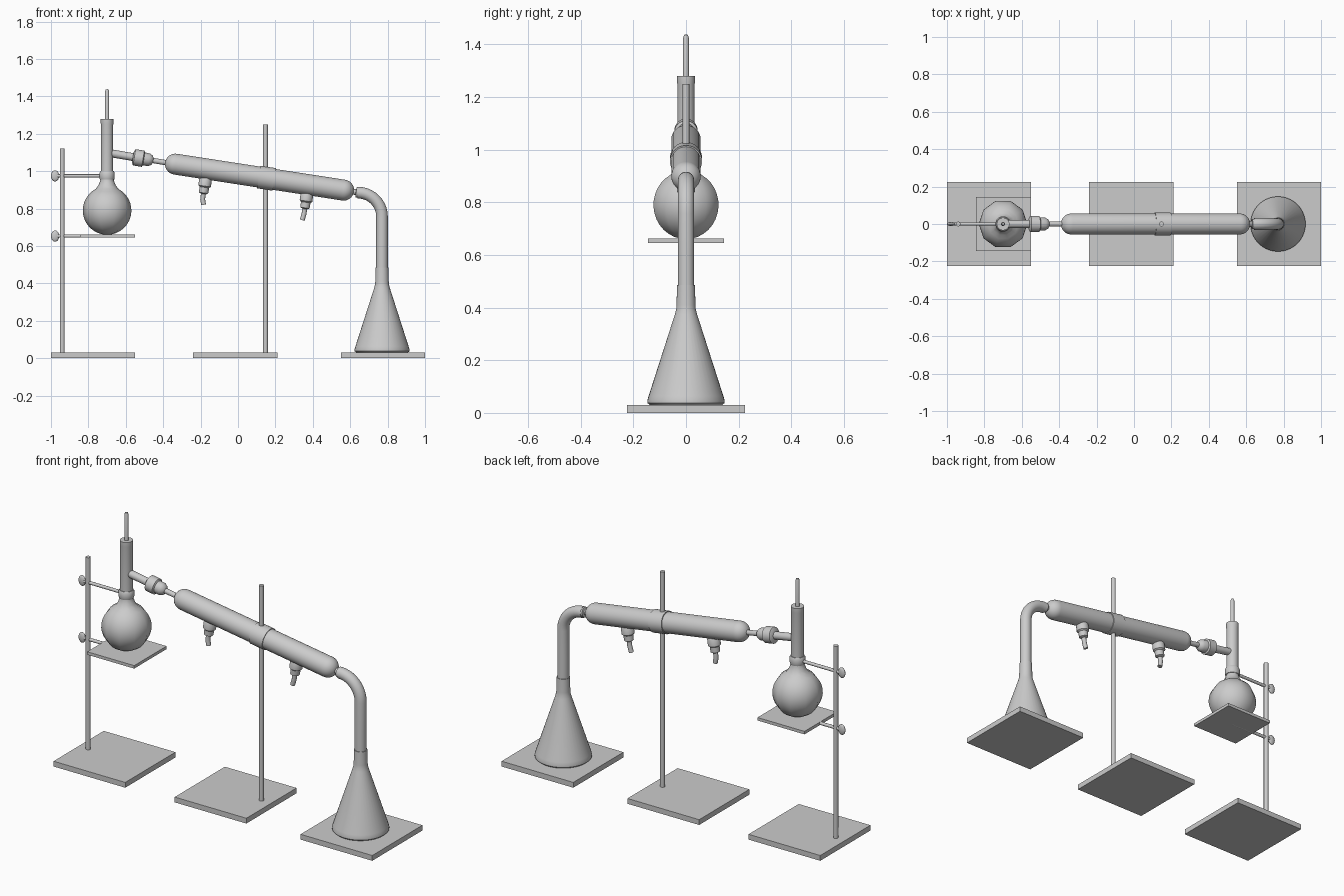
import bpy, bmesh, math
from mathutils import Vector

if "Cube" in bpy.data.objects:
    bpy.data.objects.remove(bpy.data.objects["Cube"])


def finish(name, bm, smooth=True):
    bmesh.ops.recalc_face_normals(bm, faces=bm.faces)
    me = bpy.data.meshes.new(name)
    bm.to_mesh(me)
    bm.free()
    ob = bpy.data.objects.new(name, me)
    bpy.context.collection.objects.link(ob)
    if smooth:
        bpy.ops.object.select_all(action='DESELECT')
        ob.select_set(True)
        bpy.context.view_layer.objects.active = ob
        bpy.ops.object.shade_smooth_by_angle(angle=math.radians(40))
    return ob


def box(name, x0, x1, hy, z0, z1):
    bm = bmesh.new()
    bmesh.ops.create_cube(bm, size=1)
    for v in bm.verts:
        v.co = ((x0 + x1) / 2 + v.co.x * (x1 - x0), v.co.y * 2 * hy,
                (z0 + z1) / 2 + v.co.z * (z1 - z0))
    return finish(name, bm, False)


def skin(name, rings, n=32):
    """Bridge circular rings given as (centre, direction, radius), capped at both ends."""
    bm = bmesh.new()
    loops = []
    for c, d, r in rings:
        d = Vector(d).normalized()
        v = d.cross(Vector((0, 1, 0)))
        loops.append([bm.verts.new(Vector(c) + r * (math.cos(a) * v + math.sin(a) * Vector((0, 1, 0))))
                      for a in (2 * math.pi * i / n for i in range(n))])
    for a, b in zip(loops, loops[1:]):
        for i in range(n):
            bm.faces.new((a[i], a[(i + 1) % n], b[(i + 1) % n], b[i]))
    bm.faces.new(loops[0])
    bm.faces.new(loops[-1])
    return finish(name, bm)


def lathe(name, start, direction, profile, n=32):
    """Revolve (radius, distance) pairs around an axis in the xz plane."""
    d = Vector(direction).normalized()
    return skin(name, [(Vector(start) + d * t, d, r) for r, t in profile], n)


def tube(name, pts, r, n=20):
    p = [Vector(q) for q in pts]
    k = len(p) - 1
    return skin(name, [(p[i], p[min(i + 1, k)] - p[max(i - 1, 0)], r) for i in range(k + 1)], n)


def arc(r, c, a0, a1, steps):
    """Profile points on a circle centred on the axis-offset c."""
    out = []
    for i in range(steps + 1):
        a = math.radians(a0 + (a1 - a0) * i / steps)
        out.append((max(r * math.cos(a), 0.001), c + r * math.sin(a)))
    return out


UP = (0, 0, 1)

# Stand bases and rods
for name, x in (("left_base", -1.0), ("middle_base", -0.24), ("right_base", 0.55)):
    box(name, x, x + 0.45, 0.225, 0, 0.03)
lathe("left_rod", (-0.94, 0, 0.02), UP, [(0.013, 0), (0.013, 1.10)], 16)
lathe("middle_rod", (0.147, 0, 0.02), UP, [(0.013, 0), (0.013, 1.23)], 16)

# Support plate, clamp arms and flat thumb screws
box("support_plate", -0.845, -0.55, 0.145, 0.645, 0.662)
for name, z, x1 in (("neck_clamp", 0.975, -0.71), ("plate_clamp", 0.653, -0.70)):
    lathe(name + "_arm", (-0.98, 0, z), (1, 0, 0), [(0.009, 0), (0.009, x1 + 0.98)], 12)
    bm = bmesh.new()
    bmesh.ops.create_uvsphere(bm, u_segments=16, v_segments=10, radius=1)
    for v in bm.verts:
        v.co = (-0.978 + v.co.x * 0.022, v.co.y * 0.01, z + v.co.z * 0.03)
    finish(name + "_screw", bm)

# Boiling flask with its ten-sided round bulb
lathe("boiling_flask", (-0.70, 0, 0), (0, 0, 1),
      arc(0.13, 0.79, -90, 62, 14) + [(0.046, 0.925), (0.036, 0.95), (0.034, 0.99)], 10)
lathe("flask_collar", (-0.70, 0, 0.955), UP, [(0.038, 0), (0.041, 0.01), (0.041, 0.035), (0.036, 0.045)])
lathe("still_head", (-0.70, 0, 0.98), UP, [(0.033, 0), (0.033, 0.27), (0.034, 0.275), (0.034, 0.30)])
lathe("thermometer", (-0.70, 0, 1.20), UP, [(0.011, 0), (0.011, 0.225), (0.007, 0.236), (0.001, 0.238)], 16)

# Side arm with ground joint
a, b = Vector((-0.70, 0, 1.099)), Vector((-0.36, 0, 1.041))
lathe("side_arm", a, b - a, [(0.021, 0), (0.021, 0.16)], 20)
lathe("arm_joint", a, b - a, [(0.03, 0.14), (0.044, 0.148), (0.044, 0.195), (0.035, 0.20),
                              (0.034, 0.228), (0.026, 0.243), (0.014, 0.25), (0.014, 0.34)])

# Condenser jacket: a long sloping capsule
a, b = Vector((-0.39, 0, 1.046)), Vector((0.62, 0, 0.89))
L = (b - a).length
R = 0.056
lathe("condenser", a, b - a, arc(R, R, -90, 0, 8) + arc(R, L - R, 0, 90, 8))
mid = (0.153 - a.x) / (b - a).normalized().x
lathe("condenser_band", a, b - a, [(0.05, mid - 0.042), (0.061, mid - 0.042),
                                   (0.061, mid + 0.042), (0.05, mid + 0.042)])

# Water inlets hanging below the condenser
for name, x, z, tip in (("upper_water_port", -0.172, 0.965, (-0.184, 0.82)),
                        ("lower_water_port", 0.370, 0.885, (0.343, 0.738))):
    d = Vector((-0.15, 0, -1)).normalized()
    s = Vector((x, 0, z))
    lathe(name, s, d, [(0.028, 0), (0.034, 0.012), (0.034, 0.045), (0.026, 0.052), (0.025, 0.082), (0.014, 0.088)], 24)
    e = s + d * 0.115
    tube(name + "_spout", [s + d * 0.07, s + d * 0.095, e, (tip[0], 0, tip[1])], 0.013, 16)

# Bent receiver adapter
lathe("outlet_neck", (0.60, 0, 0.893), (1, 0, -0.15), [(0.016, 0), (0.016, 0.03), (0.028, 0.032), (0.028, 0.05)], 24)
cx, cz, br = 0.642, 0.757, 0.128
bend = [(cx + br * math.sin(t), 0, cz + br * math.cos(t)) for t in (math.radians(9 * i) for i in range(11))]
tube("receiver_adapter", bend + [(0.77, 0, 0.60), (0.77, 0, 0.45)], 0.031, 24)

# Conical receiving flask
lathe("receiving_flask", (0.77, 0, 0.03), UP,
      [(0.138, 0), (0.147, 0.008), (0.147, 0.018), (0.142, 0.034), (0.042, 0.345),
       (0.037, 0.365), (0.036, 0.38), (0.034, 0.455)], 40)
